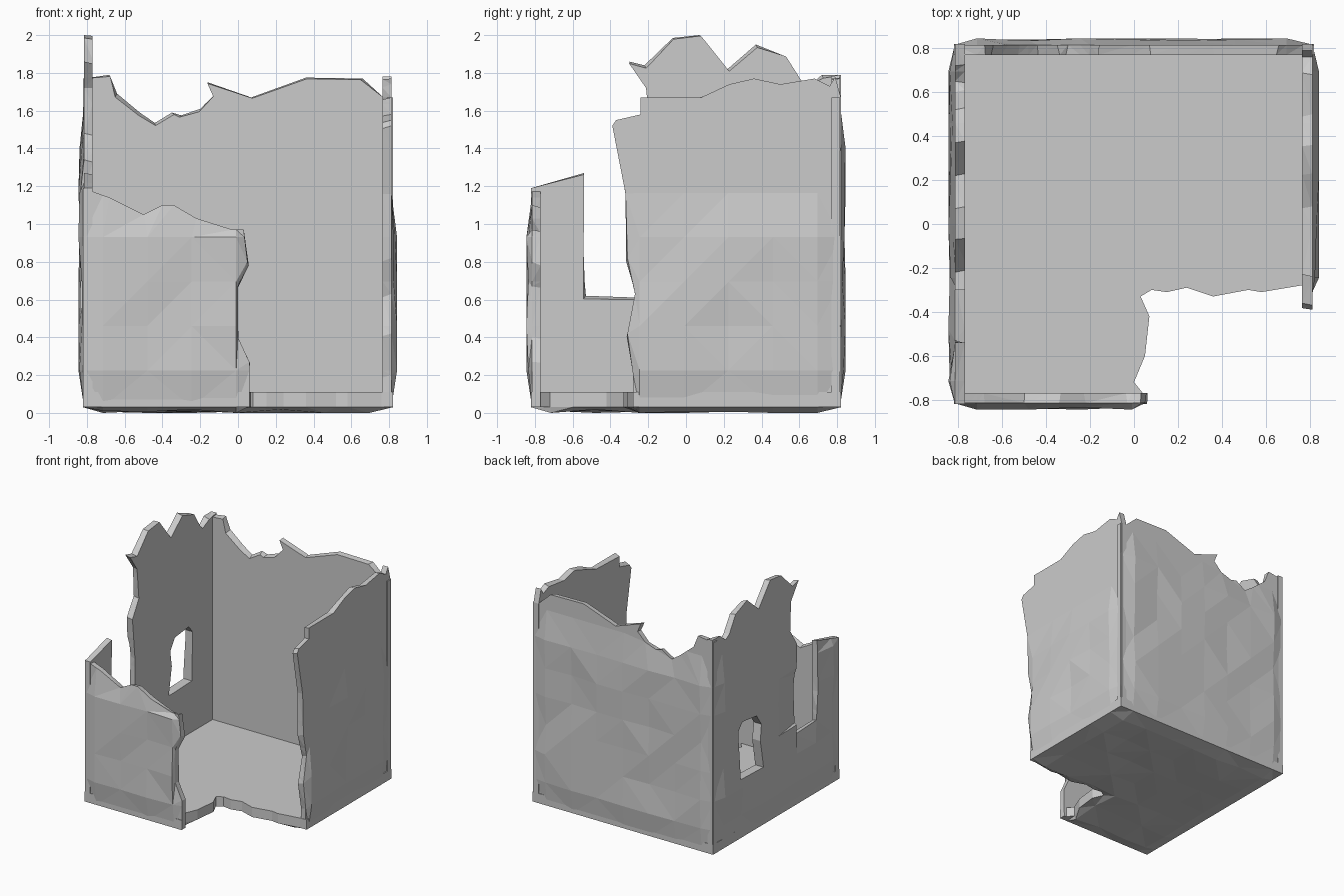
import bpy, bmesh, random
from mathutils import Vector

if "Cube" in bpy.data.objects:
    bpy.data.objects.remove(bpy.data.objects["Cube"])

random.seed(4)


def slab(name, pts, axes, inner, outer, bump=0.03, bump_top=9.0, step=0.235):
    """Ragged outline extruded between two depths; the outer face is gridded and battered."""
    u, v, n = (Vector(a) for a in axes)
    bm = bmesh.new()
    rows = []
    for depth in (inner, outer):
        row = []
        for a, b in pts:
            # chip the inner rim of broken edges only
            if depth == inner and abs(a) < 0.75 and b > 0.15 and bump_top < 9:
                a += random.uniform(-.012, .012)
                b -= random.uniform(0, .02)
            row.append(bm.verts.new(u * a + v * b + n * depth))
        rows.append(row)
    bm.faces.new(rows[0])
    bm.faces.new(rows[1])
    k = len(pts)
    for i in range(k):
        j = (i + 1) % k
        bm.faces.new((rows[0][i], rows[0][j], rows[1][j], rows[1][i]))
    bmesh.ops.recalc_face_normals(bm, faces=bm.faces)
    # masonry grid
    for axis in (u, v):
        for i in range(-4, 10):
            geom = bm.verts[:] + bm.edges[:] + bm.faces[:]
            bmesh.ops.bisect_plane(bm, geom=geom, plane_co=axis * (i * step - .01),
                                   plane_no=axis, dist=1e-5)
    bm.normal_update()
    inside = [w for w in bm.verts if abs(w.co.dot(n) - outer) < 1e-4
              and all(f.normal.dot(n) > .99 for f in w.link_faces)]
    for w in inside:
        if w.co.dot(v) < bump_top:
            w.co += n * bump * random.choice((.4, .65, .8, 1, 1))
    bmesh.ops.triangulate(bm, faces=bm.faces)
    me = bpy.data.meshes.new(name)
    bm.to_mesh(me)
    bm.free()
    ob = bpy.data.objects.new(name, me)
    bpy.context.collection.objects.link(ob)
    return ob


X, Y, Z = (1, 0, 0), (0, 1, 0), (0, 0, 1)
NX, NY, NZ = (-1, 0, 0), (0, -1, 0), (0, 0, -1)

# floor with the broken-out front right corner
slab("floor", [(-.82, -.82), (.06, -.82), (.04, -.77), (0, -.72), (.05, -.6),
               (.07, -.42), (.03, -.33), (.08, -.30), (.15, -.31), (.24, -.29),
               (.36, -.33), (.52, -.30), (.58, -.31), (.76, -.28), (.82, -.28),
               (.82, .82), (-.82, .82)], (X, Y, NZ), -.11, -.03)

# back wall
slab("back_wall", [(-.82, .03), (.82, .03), (.82, 1.67), (.77, 1.67), (.66, 1.77),
                   (.36, 1.775), (.07, 1.67), (-.16, 1.75), (-.13, 1.68),
                   (-.20, 1.61), (-.30, 1.575), (-.35, 1.59), (-.44, 1.535),
                   (-.52, 1.59), (-.64, 1.69), (-.68, 1.79), (-.82, 1.77)],
     (X, Z, Y), .77, .815, bump_top=1.55)

# low front wall stub
slab("front_wall", [(-.82, .03), (.06, .03), (.06, .27), (0, .40), (0, .67), (.05, .80),
                    (.03, .97), (-.03, .97), (-.22, 1.03), (-.34, 1.10), (-.40, 1.10),
                    (-.50, 1.05), (-.68, 1.14), (-.82, 1.19)],
     (X, Z, NY), .77, .815, bump_top=1.0)

# right wall
slab("right_wall", [(-.28, .03), (.82, .03), (.82, 1.67), (.79, 1.78), (.76, 1.73),
                    (.68, 1.77), (.50, 1.74), (.36, 1.77), (.23, 1.74), (.08, 1.67),
                    (-.24, 1.67), (-.24, 1.58), (-.37, 1.55), (-.39, 1.52),
                    (-.32, 1.16), (-.31, .82), (-.27, .63), (-.31, .42), (-.28, .20)],
     (Y, Z, X), .765, .812, bump_top=1.1)

# left wall with the open notch
left = slab("left_wall", [(-.82, .03), (.82, .03), (.82, 1.79), (.72, 1.79), (.65, 1.73),
                          (.60, 1.76), (.52, 1.89), (.37, 1.95), (.22, 1.82), (.07, 2.0),
                          (-.07, 1.985), (-.22, 1.84), (-.30, 1.86), (-.20, 1.72),
                          (-.19, 1.48), (-.28, 1.34), (-.23, 1.0), (-.25, .61),
                          (-.53, .62), (-.55, .85), (-.54, 1.27), (-.82, 1.19)],
            (Y, Z, NX), .77, .815, bump_top=1.6)

# window hole
cutter = slab("window_cutter", [(.20, .52), (.50, .53), (.51, .93), (.46, .99),
                                (.28, .97), (.22, .88), (.24, .75)],
              (Y, Z, NX), .6, 1.0, bump=0)
cutter.hide_render = True
mod = left.modifiers.new("window", 'BOOLEAN')
mod.object = cutter
mod.operation = 'DIFFERENCE'
mod.solver = 'EXACT'
bpy.context.view_layer.objects.active = left
bpy.ops.object.modifier_apply(modifier=mod.name)
bpy.data.objects.remove(cutter)
